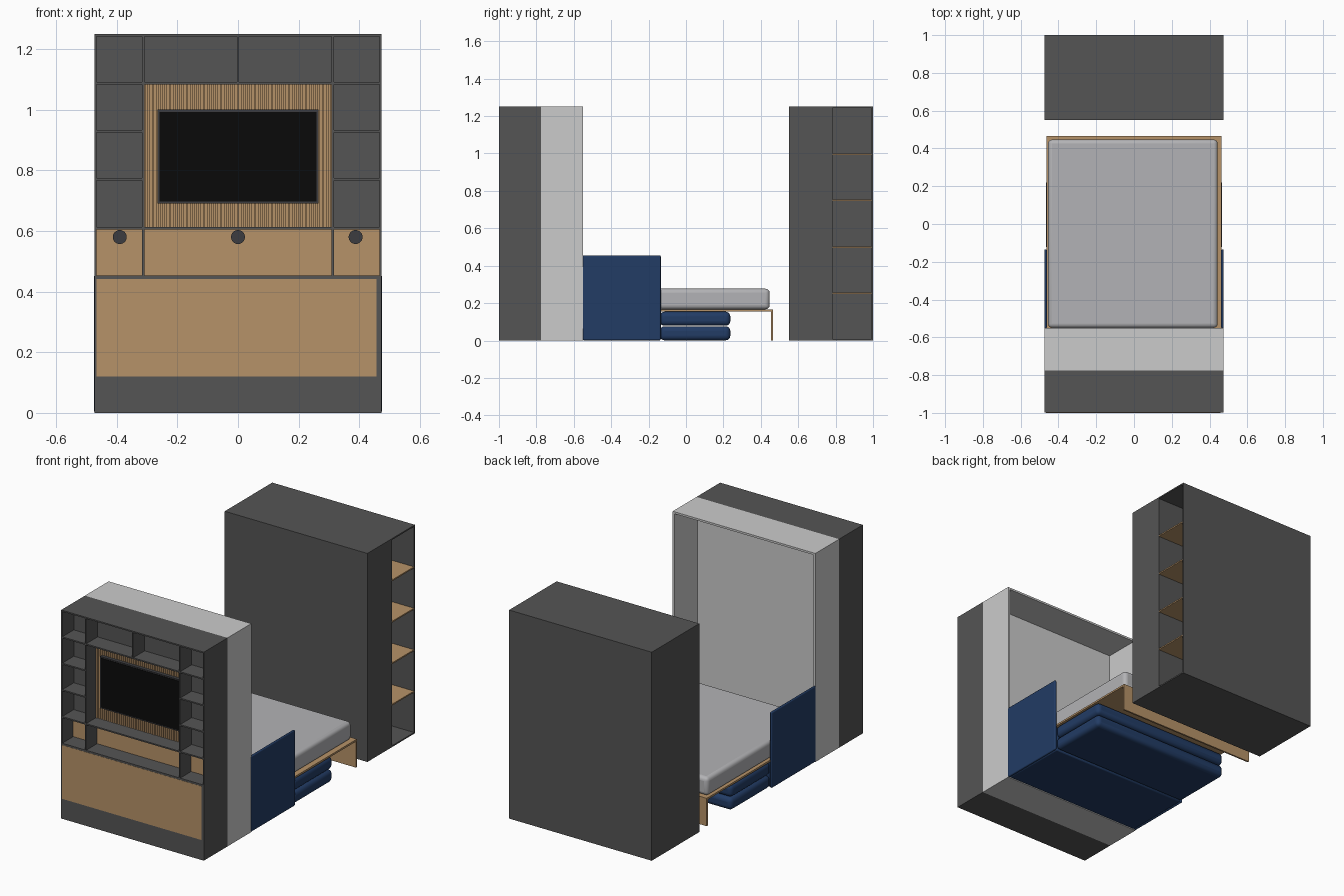
import bpy, math

if "Cube" in bpy.data.objects:
    bpy.data.objects.remove(bpy.data.objects["Cube"])


def mat(name, r, g, b):
    m = bpy.data.materials.new(name)
    m.diffuse_color = (r, g, b, 1)
    m.use_nodes = True
    m.node_tree.nodes["Principled BSDF"].inputs["Base Color"].default_value = m.diffuse_color
    return m


CHARCOAL = mat("charcoal", 0.09, 0.09, 0.09)
LIGHT = mat("light_grey", 0.60, 0.60, 0.60)
WOOD = mat("oak_wood", 0.47, 0.29, 0.14)
NAVY = mat("navy_fabric", 0.016, 0.045, 0.13)
MATTRESS = mat("mattress_grey", 0.45, 0.45, 0.465)
BLACK = mat("screen_black", 0.003, 0.003, 0.003)
TRIM = mat("dark_trim", 0.045, 0.045, 0.05)


def boxes(name, material, items, bevel=0, segments=3):
    """One object from boxes given as (x0, x1, y0, y1, z0, z1)."""
    verts, faces = [], []
    for x0, x1, y0, y1, z0, z1 in items:
        n = len(verts)
        verts += [(x, y, z) for z in (z0, z1) for x, y in
                  ((x0, y0), (x1, y0), (x1, y1), (x0, y1))]
        faces += [tuple(n + i for i in f) for f in
                  ((3, 2, 1, 0), (4, 5, 6, 7), (0, 1, 5, 4),
                   (1, 2, 6, 5), (2, 3, 7, 6), (3, 0, 4, 7))]
    me = bpy.data.meshes.new(name)
    me.from_pydata(verts, [], faces)
    me.materials.append(material)
    ob = bpy.data.objects.new(name, me)
    bpy.context.collection.objects.link(ob)
    if bevel:
        b = ob.modifiers.new("round", "BEVEL")
        b.width, b.segments = bevel, segments
        bpy.context.view_layer.objects.active = ob
        ob.select_set(True)
        bpy.ops.object.shade_smooth_by_angle(angle=math.radians(40))
        ob.select_set(False)
    return ob


W, H = 0.473, 1.25          # half width and height of the cabinets
F, B = -0.999, -0.89        # front edge and back of the media wall niches
T = 0.004                   # half thickness of dividers
COL = 0.312                 # divider between side columns and centre

# Media wall: carcass, base and dividers
boxes("media_wall_body", CHARCOAL, [(-W, W, B, -0.775, 0, H),
                                    (-W, W, F, B, 0, 0.453)])
div = [(-W, W, F, B, H - 0.008, H)]
for s in (-1, 1):
    div.append((min(s * W, s * (W - .007)), max(s * W, s * (W - .007)), F, B, 0.453, H))
    div.append((s * COL - T, s * COL + T, F, B, 0.453, H))
    a, b = sorted((s * COL, s * W))
    for z in (0.77, 0.929):
        div.append((a, b, F, B, z - T, z + T))
for z in (0.609, 1.087):
    div.append((-W, W, F, B, z - T, z + T))
div.append((-T, T, F, B, 1.087, H))
boxes("media_wall_dividers", CHARCOAL, div)

# Wooden lower front and niche backs
boxes("lower_front_panel", WOOD, [(-0.466, 0.457, -1.0, -0.992, 0.12, 0.442)])
boxes("niche_backs", WOOD, [(a, b, -0.895, -0.885, 0.453, 0.606)
                            for a, b in ((-0.466, -0.316), (-0.308, 0.308), (0.316, 0.466))])

# Slatted panel behind the television
N = 44
step = 2 * (COL - T) / N
slats = [(-COL + T, COL - T, -0.897, -0.885, 0.613, 1.083)]
slats += [(-COL + T + (i + .15) * step, -COL + T + (i + .85) * step, -0.906, -0.896, 0.613, 1.083)
          for i in range(N)]
boxes("slat_panel", WOOD, slats)

# Television
boxes("tv_body", TRIM, [(-0.266, 0.266, -0.928, -0.905, 0.69, 1.0)])
boxes("tv_screen", BLACK, [(-0.259, 0.259, -0.93, -0.926, 0.697, 0.993)])

# Round lamps in the wooden niches
for i, x in enumerate((-0.39, 0, 0.388)):
    bpy.ops.mesh.primitive_cylinder_add(vertices=32, radius=0.023, depth=0.02,
                                        location=(x, -0.905, 0.58),
                                        rotation=(math.pi / 2, 0, 0))
    lamp = bpy.context.object
    lamp.name = f"niche_lamp_{i + 1}"
    lamp.data.materials.append(TRIM)

# Bed alcove, open towards the back
boxes("bed_alcove", LIGHT, [(-W, W, -0.775, -0.765, 0, H),
                            (-W, -W + 0.012, -0.775, -0.55, 0, H),
                            (W - 0.012, W, -0.775, -0.55, 0, H),
                            (-W, W, -0.775, -0.55, H - 0.012, H),
                            (-W, W, -0.775, -0.55, 0, 0.012)])

# Fold-down bed
boxes("bed_board", WOOD, [(-0.463, 0.463, -0.55, 0.465, 0.156, 0.167)])
boxes("bed_leg_panel", WOOD, [(-0.463, 0.463, 0.455, 0.465, 0, 0.16)])
boxes("mattress", MATTRESS, [(-0.455, 0.443, -0.55, 0.447, 0.167, 0.277)], 0.022, 4)

# Sofa under the bed
for s, side in ((-1, "left"), (1, "right")):
    a, b = sorted((s * 0.461, s * 0.475))
    boxes(f"sofa_arm_{side}", NAVY, [(a, b, -0.552, -0.135, 0.001, 0.455)], 0.006, 3)
boxes("sofa_base", NAVY, [(-0.461, 0.461, -0.55, -0.137, 0.001, 0.153)], 0.008, 2)
for i, z in enumerate((0.001, 0.079)):
    boxes(f"sofa_cushion_{i + 1}", NAVY,
          [(-0.466, 0.466, -0.14, 0.237, z, z + 0.075)], 0.025, 4)

# Wardrobe with side bookcase
DEPTH = 0.31
boxes("wardrobe", CHARCOAL, [(-W, W, 0.55, 0.783, 0, H)])
boxes("bookcase_body", CHARCOAL, [(-W, W - DEPTH, 0.783, 1.0, 0, H),
                                  (W - DEPTH, W, 0.992, 1.0, 0, H),
                                  (W - DEPTH, W, 0.783, 0.992, 0, 0.008),
                                  (W - DEPTH, W, 0.783, 0.992, H - 0.008, H)])
boxes("bookcase_shelves", WOOD, [(W - DEPTH, W - 0.001, 0.783, 0.992, z - T, z + T)
                                 for z in (0.252, 0.5, 0.749, 0.997)])
